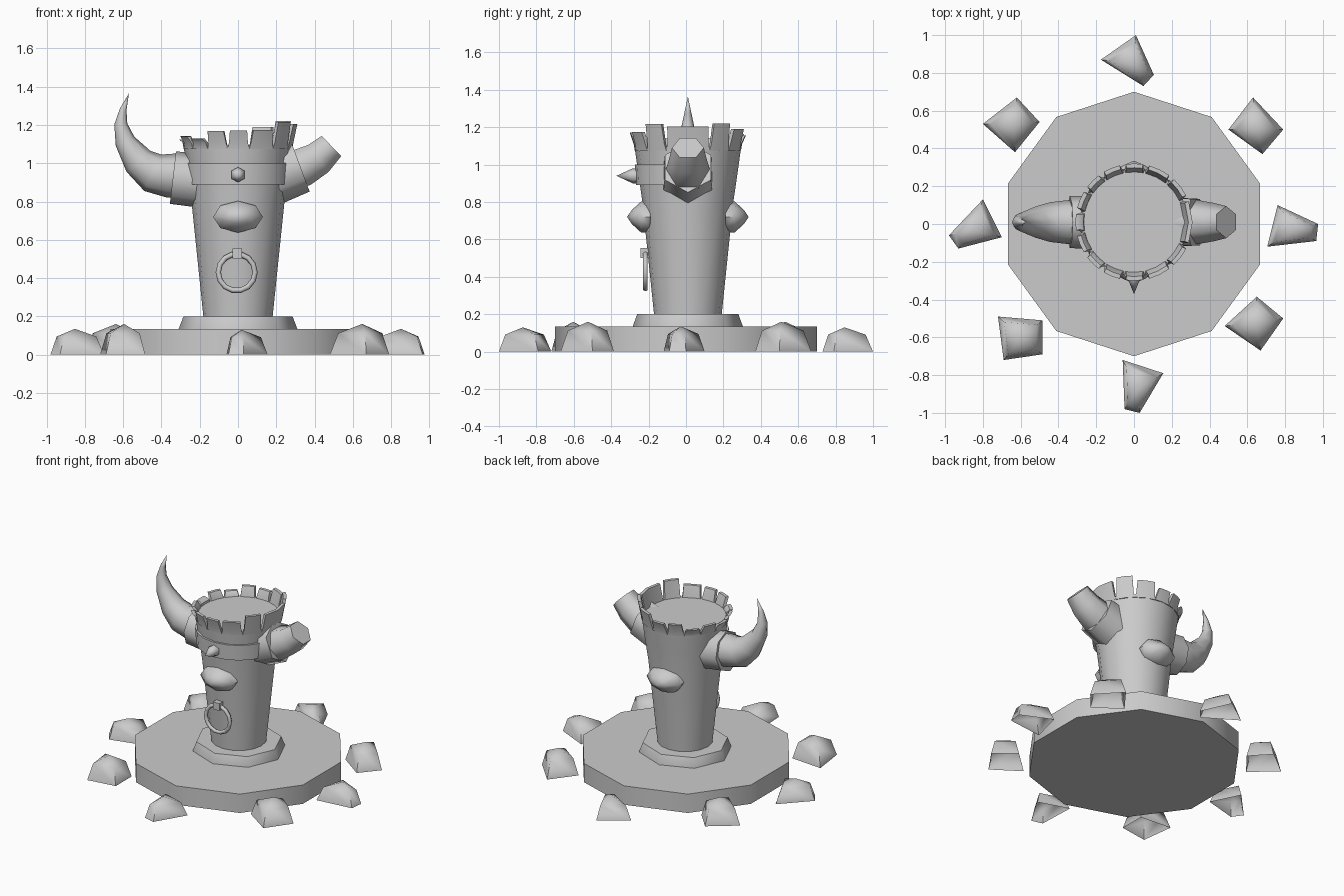
import bpy, bmesh, math
from mathutils import Vector

if "Cube" in bpy.data.objects:
    bpy.data.objects.remove(bpy.data.objects["Cube"])

CY = 0.01  # the tower sits slightly behind the centre of the disc


def make(name, rings, angle=40, caps=(0, -1)):
    """Skin a list of equal-length vertex rings; a one-point ring is a tip."""
    bm = bmesh.new()
    vs = [[bm.verts.new(p) for p in r] for r in rings]
    for a, b in zip(vs, vs[1:]):
        n = len(a)
        for i in range(n):
            j = (i + 1) % n
            if len(b) == 1:
                bm.faces.new((a[i], a[j], b[0]))
            else:
                bm.faces.new((a[i], a[j], b[j], b[i]))
    for c in caps:
        if len(vs[c]) > 2:
            bm.faces.new(vs[c])
    return finish(name, bm, angle)


def finish(name, bm, angle):
    bmesh.ops.recalc_face_normals(bm, faces=bm.faces)
    me = bpy.data.meshes.new(name)
    bm.to_mesh(me)
    bm.free()
    ob = bpy.data.objects.new(name, me)
    bpy.context.collection.objects.link(ob)
    bpy.ops.object.select_all(action='DESELECT')
    ob.select_set(True)
    bpy.context.view_layer.objects.active = ob
    bpy.ops.object.shade_smooth_by_angle(angle=math.radians(angle))
    return ob


def polar(r, a, z):
    return Vector((r * math.cos(a), r * math.sin(a) + CY, z))


def lathe(name, profile, n, angle=50):
    return make(name, [[polar(r, math.pi / 2 + i * math.tau / n, z) for i in range(n)]
                       for r, z in profile], angle)


def horn(name, path, n, turn=0.0, angle=50):
    """Tapered tube along (x, z, radius) points in the xz plane."""
    pts = [Vector((x, CY, z)) for x, z, r in path]
    side = Vector((0, 1, 0))
    rings = []
    for i, (x, z, r) in enumerate(path):
        t = (pts[min(i + 1, len(pts) - 1)] - pts[max(i - 1, 0)]).normalized()
        up = side.cross(t)
        if r == 0:
            rings.append([pts[i]])
        else:
            rings.append([pts[i] + r * (math.cos(a) * up + math.sin(a) * side)
                          for a in (turn + k * math.tau / n for k in range(n))])
    return make(name, rings, angle)


# Stepped foot
disc = lathe("base_disc", [(0.70, 0), (0.70, 0.135)], 10)
disc.location.y = -CY
plinth = lathe("plinth", [(0.31, 0), (0.31, 0.135), (0.285, 0.20)], 8)
plinth.scale.y = 0.95

# Tower body with flat floor on top
lathe("tower", [(0.18, 0.19), (0.243, 0.80), (0.265, 0.95), (0.285, 1.095)], 16)

# Uneven battlements with narrow notches, widest and tallest towards +x
bm = bmesh.new()
half = [24, 50, 78, 101, 124, 146, 169]
bounds = [-b for b in reversed(half)] + half + [191]
bumps = (0.01, -0.01, 0.015, 0, -0.015)
for k, (a0, a1) in enumerate(zip(bounds, bounds[1:])):
    a = math.radians((a0 + a1) / 2)
    width = math.radians(a1 - a0) / 2
    top = 1.17 + 0.045 * math.cos(a) + bumps[k % 5]
    v = []
    for r, z, gap in ((0.284, 1.075, 0.0), (0.290, 1.11, 0.03), (0.310, top, 0.055)):
        w = width - gap
        v.append([bm.verts.new(polar(r - d, a + s * w, z))
                  for d, s in ((0, -1), (0, 0), (0, 1), (0.022, 1), (0.022, 0), (0.022, -1))])
    for lo, hi in zip(v, v[1:]):
        for i in range(6):
            j = (i + 1) % 6
            bm.faces.new((lo[i], lo[j], hi[j], hi[i]))
    bm.faces.new(v[0])
    bm.faces.new(v[-1])
finish("battlements", bm, 40)

# Half band across the front, between the horns
band = []
for i in range(11):
    a = math.pi + math.pi * i / 10
    band.append([polar(r, a, z) for r, z in
                 ((0.25, 0.89), (0.277, 0.89), (0.284, 1.0), (0.25, 1.0))])
make("headband", band, 40)

# Spike stud on the band
stud = [[Vector((r * math.cos(i * math.tau / 6 + math.pi / 6), y,
                 0.94 + r * math.sin(i * math.tau / 6 + math.pi / 6)))
         for i in range(6)] for r, y in ((0.04, -0.25), (0.04, -0.285))]
make("band_spike", stud + [[Vector((0, -0.372, 0.94))]], 65)

# Whole horn on the left, broken horn on the right, each in a cuff
horn("left_cuff", [(-0.21, 0.91, 0.14), (-0.34, 0.925, 0.138)], 8)
horn("left_horn", [(-0.30, 0.935, 0.115), (-0.36, 0.935, 0.115), (-0.445, 0.95, 0.105),
                   (-0.52, 1.01, 0.083), (-0.59, 1.115, 0.054),
                   (-0.612, 1.205, 0.034), (-0.60, 1.28, 0.018), (-0.57, 1.365, 0)], 8)
horn("right_cuff", [(0.19, 0.935, 0.150), (0.325, 0.985, 0.142)], 6, angle=65)
horn("broken_horn", [(0.25, 0.945, 0.118), (0.34, 0.98, 0.116), (0.42, 1.025, 0.102),
                     (0.488, 1.09, 0.085)], 6, turn=math.pi / 6, angle=65)

# Rounded lumps on front and back
for name, s in (("front_lump", -1), ("back_lump", 1)):
    rings = [[Vector((0.13 * k * math.cos(i * math.tau / 8), s * y + CY,
                      0.72 + 0.083 * k * math.sin(i * math.tau / 8)))
              for i in range(8)]
             for k, y in ((1, 0.20), (1, 0.25), (0.45, 0.30))]
    make(name, rings + [[Vector((0, s * 0.325 + CY, 0.72))]], 60)

# Hanging ring and its clasp
bpy.ops.mesh.primitive_torus_add(location=(-0.007, -0.217, 0.43), rotation=(math.pi / 2, 0, 0),
                                 major_segments=14, minor_segments=6,
                                 major_radius=0.096, minor_radius=0.014)
bpy.context.object.name = "door_ring"
bpy.ops.object.shade_smooth_by_angle(angle=math.radians(65))
bpy.ops.mesh.primitive_cube_add(size=1, location=(-0.004, -0.217, 0.528))
bpy.context.object.name = "ring_clasp"
bpy.context.object.scale = (0.052, 0.05, 0.052)

# Ring of loose hollow rocks: height, then four ground corners
rocks = [
    (0.13, ((-0.175, 0.87), (0.01, 1.0), (0.105, 0.79), (0.05, 0.73))),
    (0.16, ((-0.80, 0.53), (-0.62, 0.67), (-0.50, 0.54), (-0.63, 0.38))),
    (0.16, ((0.50, 0.50), (0.63, 0.67), (0.79, 0.50), (0.68, 0.37))),
    (0.135, ((-0.98, -0.06), (-0.80, 0.13), (-0.70, -0.07), (-0.93, -0.13))),
    (0.135, ((0.76, 0.10), (0.975, 0.0), (0.965, -0.09), (0.705, -0.12))),
    (0.16, ((-0.72, -0.49), (-0.485, -0.51), (-0.485, -0.69), (-0.69, -0.72))),
    (0.13, ((-0.06, -0.72), (0.155, -0.79), (0.03, -1.0), (-0.05, -0.98))),
    (0.16, ((0.48, -0.54), (0.65, -0.385), (0.79, -0.50), (0.67, -0.67))),
]
for n, (h, corners) in enumerate(rocks):
    base = [Vector((x, y, 0)) for x, y in corners]
    mid = sum(base, Vector()) / 4
    rings = [[mid + (p - mid) * k + Vector((0, 0, z)) for p in base]
             for k, z in ((1, 0), (0.74, h * 0.7))]
    make(f"rock_{n + 1}", rings + [[mid + Vector((0, 0, h))]], 60, caps=())
